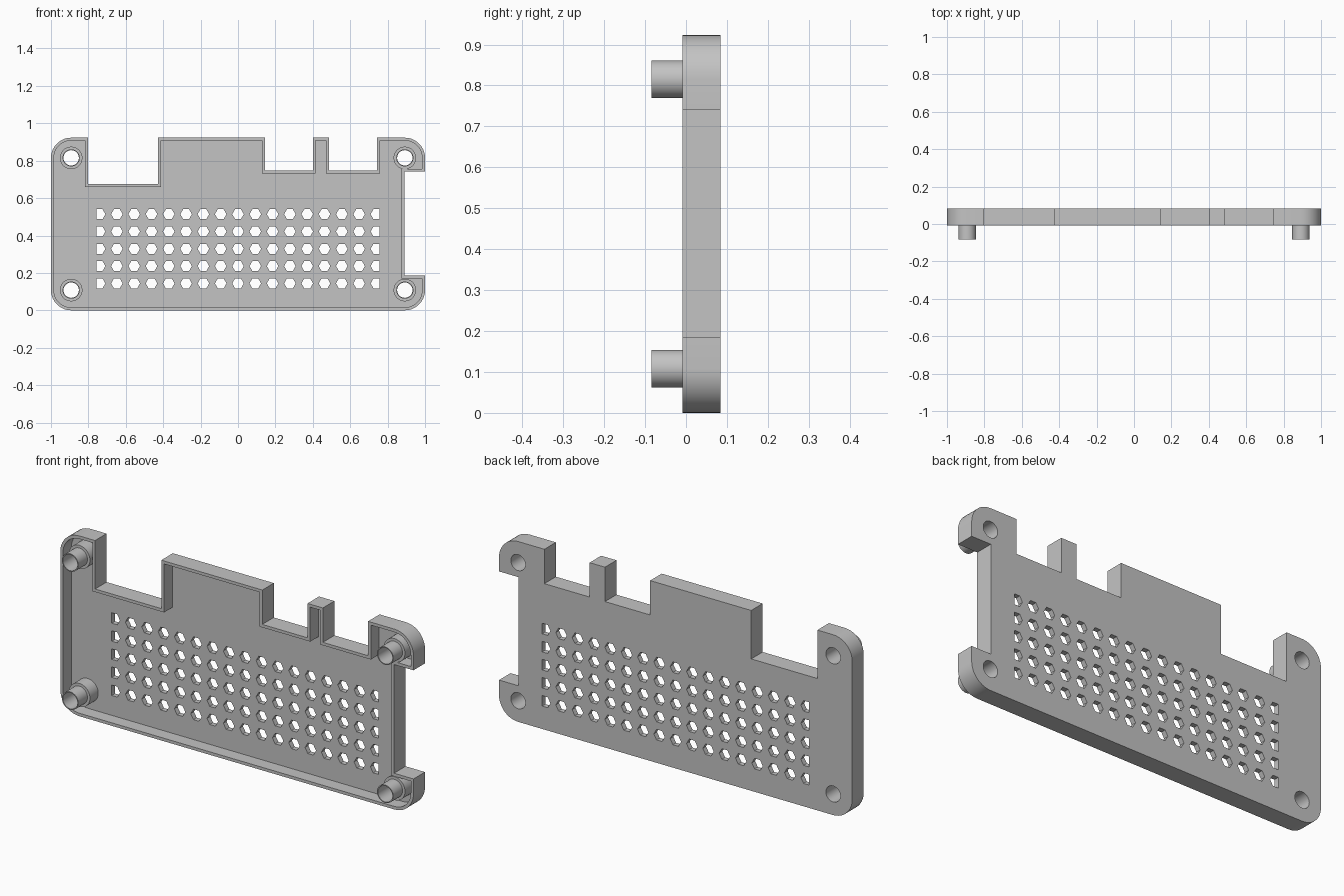
import bpy, bmesh
from math import sin, cos, pi, radians
from mathutils import Vector, Matrix

if "Cube" in bpy.data.objects:
    bpy.data.objects.remove(bpy.data.objects["Cube"])

# Main sizes
TOP, CORNER, WALL = 0.923, 0.108, 0.0154
RIM_Y, FLOOR_Y, BACK_Y, TIP_Y = -0.009, 0.058, 0.084, -0.084
HOLE_R, BOSS_R, POST_R = 0.041, 0.06, 0.046

grey = bpy.data.materials.new("light grey plastic")
grey.use_nodes = True
colour = (0.55, 0.55, 0.55, 1)
grey.diffuse_color = colour
grey.node_tree.nodes["Principled BSDF"].inputs["Base Color"].default_value = colour


def arc(x, z, r, start, end, steps):
    """Points along an arc, both ends included."""
    angles = [radians(start + (end - start) * i / steps) for i in range(steps + 1)]
    return [(x + r * cos(a), z + r * sin(a)) for a in angles]


def circle(x, z, r, steps=40):
    return arc(x, z, r, 0, 360, steps)[:-1]


def inset(points, d):
    """Offset a counter-clockwise outline inwards with mitred corners."""
    result = []
    for i, p in enumerate(points):
        p = Vector(p)
        a = (p - Vector(points[i - 1])).normalized()
        b = (Vector(points[(i + 1) % len(points)]) - p).normalized()
        na, nb = Vector((-a.y, a.x)), Vector((-b.y, b.x))
        result.append(tuple(p + (na + nb) * d / (1 + na.dot(nb))))
    return result


def slab(name, loops, y0, y1):
    """Solid from a front outline and its holes, spanning y0 to y1."""
    curve = bpy.data.curves.new(name + " profile", 'CURVE')
    curve.dimensions = '2D'
    curve.fill_mode = 'BOTH'
    curve.extrude = (y1 - y0) / 2
    for loop in loops:
        spline = curve.splines.new('POLY')
        spline.points.add(len(loop) - 1)
        for point, (x, z) in zip(spline.points, loop):
            point.co = (x, z, 0, 1)
        spline.use_cyclic_u = True
    temp = bpy.data.objects.new(name + " temp", curve)
    bpy.context.collection.objects.link(temp)
    bpy.context.view_layer.update()
    graph = bpy.context.evaluated_depsgraph_get()
    mesh = bpy.data.meshes.new_from_object(temp.evaluated_get(graph))
    bpy.data.objects.remove(temp)
    bpy.data.curves.remove(curve)

    # Stand the profile upright and weld its caps to its sides
    mesh.transform(Matrix.Translation((0, (y0 + y1) / 2, 0)) @ Matrix.Rotation(pi / 2, 4, 'X'))
    bm = bmesh.new()
    bm.from_mesh(mesh)
    bmesh.ops.remove_doubles(bm, verts=bm.verts, dist=0.0001)
    bmesh.ops.recalc_face_normals(bm, faces=bm.faces)
    for face in bm.faces:
        face.smooth = True
    bm.to_mesh(mesh)
    bm.free()
    mesh.set_sharp_from_angle(angle=radians(30))
    mesh.materials.clear()
    mesh.materials.append(grey)
    mesh.name = name
    obj = bpy.data.objects.new(name, mesh)
    bpy.context.collection.objects.link(obj)
    return obj


# Outer outline with rounded corners and connector notches
lo, hi, side = CORNER, TOP - CORNER, 1 - CORNER
outline = arc(-side, lo, CORNER, 180, 270, 10) + arc(side, lo, CORNER, 270, 360, 10)
outline += [(1, 0.185), (0.89, 0.185), (0.89, 0.741), (1, 0.741)]
outline += arc(side, hi, CORNER, 0, 90, 10)
for right, left, depth in [(0.743, 0.487, 0.747), (0.4, 0.144, 0.747), (-0.428, -0.803, 0.675)]:
    outline += [(right, TOP), (right, depth), (left, depth), (left, TOP)]
outline += arc(-side, hi, CORNER, 90, 180, 10)

# Hexagonal vents, with the end columns trimmed flat
pitch, hex_r, limit = 0.0925, 0.031, 0.756
vents = []
for col in range(-8, 9):
    for row in range(-2, 3):
        x, z = col * pitch, 0.329 + row * pitch
        pts = circle(x, z, hex_r, 6)
        if abs(col) == 8:
            s = 1 if col > 0 else -1
            half = (hex_r - (limit - abs(x))) * 3 ** 0.5
            body = [p for p in pts if abs(p[0]) < limit]
            ends = [(s * limit, z - half), (s * limit, z + half)]
            pts = sorted(body + ends, key=lambda p: Vector((p[0] - x, p[1] - z)).angle_signed(Vector((1, 0))))
        vents.append(pts)

mounts = {"right_lower": (-side, lo), "left_lower": (side, lo),
          "right_upper": (-side, hi), "left_upper": (side, hi)}
bores = [circle(x, z, HOLE_R) for x, z in mounts.values()]

# Back plate and rim wall
slab("vented_plate", [outline] + vents + bores, FLOOR_Y, BACK_Y)
slab("rim_wall", [outline, inset(outline, WALL)], RIM_Y, FLOOR_Y)

# Hollow standoffs with narrower locating posts
for place, (x, z) in mounts.items():
    bore = circle(x, z, HOLE_R)
    slab(place + "_standoff", [circle(x, z, BOSS_R), bore], RIM_Y, FLOOR_Y)
    slab(place + "_post", [circle(x, z, POST_R), bore], TIP_Y, RIM_Y)
